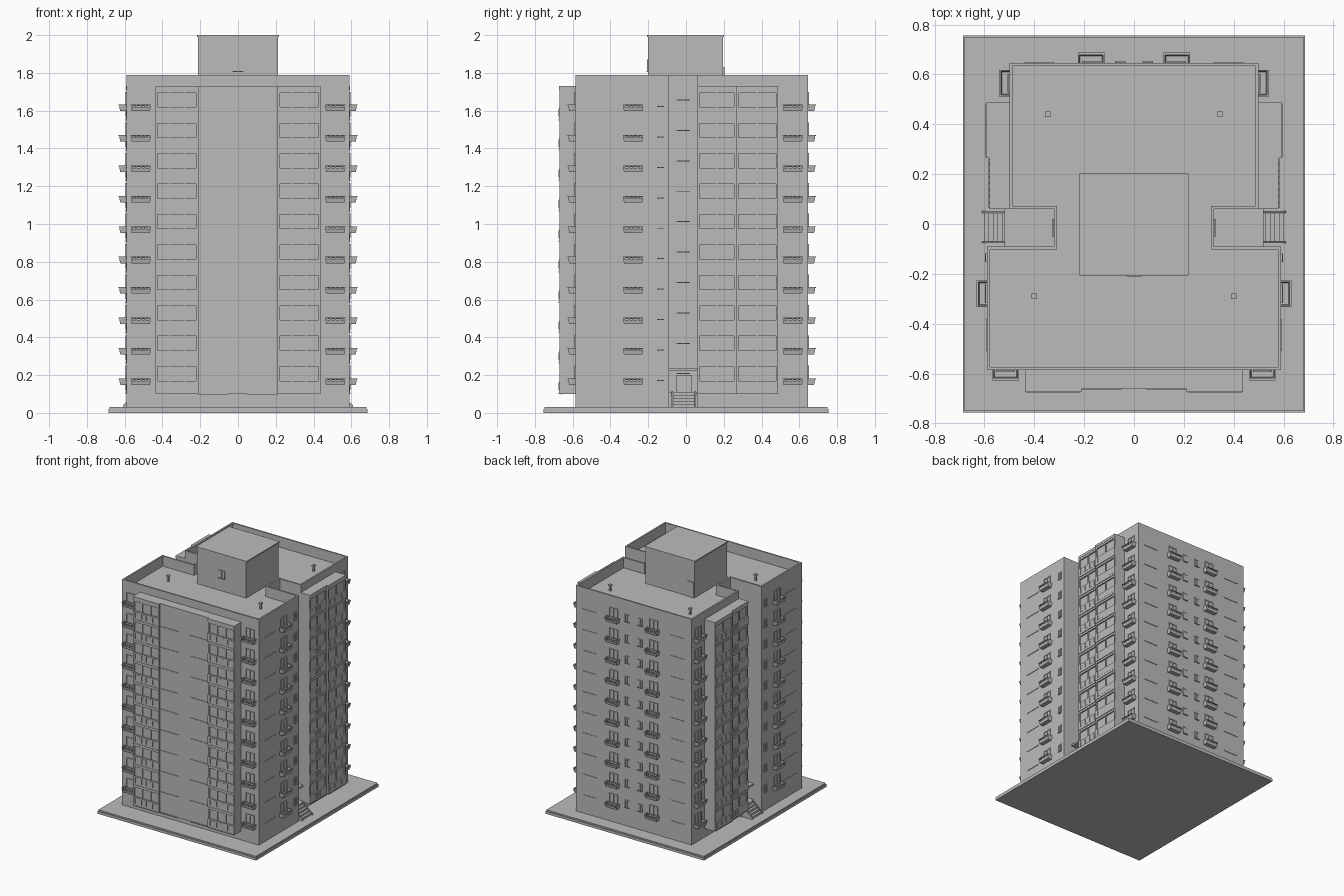
import bpy, bmesh

cube = bpy.data.objects.get("Cube")
if cube:
    bpy.data.objects.remove(cube, do_unlink=True)

concrete = bpy.data.materials.new("plain grey")
GREY = (0.5, 0.5, 0.5, 1)
concrete.use_nodes = True
concrete.diffuse_color = GREY
concrete.node_tree.nodes["Principled BSDF"].inputs["Base Color"].default_value = GREY

FLOORS = [0.1 + 0.161 * i for i in range(10)]
BASE, ROOF, TOP = 0.03, 1.71, 1.79


# Each wall frame maps (along, outward, height) to world coordinates
def front(u, d, z):
    return (u, -0.585 - d, z)


def back(u, d, z):
    return (u, 0.645 + d, z)


def world(u, d, z):
    return (u, d, z)


def side(s, x):
    return lambda u, d, z: (s * (x + d), u, z)


class Part:
    """Collects simple solids and turns them into one named object."""

    def __init__(self, name):
        self.name, self.bm = name, bmesh.new()

    def prism(self, wall, lower, upper):
        lo = [self.bm.verts.new(wall(*p)) for p in lower]
        hi = [self.bm.verts.new(wall(*p)) for p in upper]
        n = len(lo)
        self.bm.faces.new(lo)
        self.bm.faces.new(hi)
        for i in range(n):
            j = (i + 1) % n
            self.bm.faces.new((lo[i], lo[j], hi[j], hi[i]))

    def box(self, wall, u0, u1, d0, d1, z0, z1):
        ring = [(u0, d0), (u1, d0), (u1, d1), (u0, d1)]
        self.prism(wall, [(*p, z0) for p in ring], [(*p, z1) for p in ring])

    def finish(self):
        bmesh.ops.recalc_face_normals(self.bm, faces=self.bm.faces)
        mesh = bpy.data.meshes.new(self.name)
        self.bm.to_mesh(mesh)
        self.bm.free()
        mesh.materials.append(concrete)
        obj = bpy.data.objects.new(self.name, mesh)
        bpy.context.collection.objects.link(obj)


# Ground plinth in two tiers
plinth = Part("plinth")
plinth.box(world, -0.685, 0.685, -0.755, 0.755, 0, 0.02)
plinth.box(world, -0.68, 0.68, -0.75, 0.75, 0.02, BASE)
plinth.finish()

# Main tower: wide front block, narrow core, rear block
half = [(0.59, -0.585), (0.59, -0.09), (0.32, -0.09),
        (0.32, 0.06), (0.5, 0.06), (0.5, 0.645)]
outline = half + [(-x, y) for x, y in reversed(half)]
tower = Part("tower")
tower.prism(world, [(*p, BASE) for p in outline], [(*p, ROOF) for p in outline])
tower.finish()

# Parapet: a ring offset inwards along the outline
T = 0.012
parapet = Part("parapet")
n = len(outline)
inner = []
for i, (x, y) in enumerate(outline):
    px, py = outline[i - 1]
    qx, qy = outline[(i + 1) % n]
    # every corner is square: add both inward edge normals
    a = ((y > py) - (y < py), (x > px) - (x < px))
    b = ((qy > y) - (qy < y), (qx > x) - (qx < x))
    inner.append((x - T * (a[0] + b[0]), y + T * (a[1] + b[1])))
for i in range(n):
    j = (i + 1) % n
    ring = [outline[i], outline[j], inner[j], inner[i]]
    parapet.prism(world, [(*p, ROOF) for p in ring], [(*p, TOP) for p in ring])
parapet.finish()

# Lift house on the roof with a thin cover slab
lift_house = Part("lift_house")
lift_house.box(world, -0.212, 0.212, -0.202, 0.197, ROOF, 1.99)
lift_house.box(world, -0.218, 0.218, -0.207, 0.202, 1.99, 2.0)
lift_house.finish()

# Roof vents: slim stem with a cap
vents = Part("roof_vents")
for x, y in [(0.345, 0.44), (0.4, -0.29)]:
    for s in (-1, 1):
        vents.box(world, s * x - 0.006, s * x + 0.006, y - 0.006, y + 0.006, ROOF, 1.75)
        vents.box(world, s * x - 0.011, s * x + 0.011, y - 0.011, y + 0.011, 1.75, 1.76)
vents.finish()


# Window: frame bars, one mullion and a projecting sill
def add_window(part, wall, u, z0, z1, width, sill=0.008):
    h, b, d = width / 2, 0.005, 0.005
    for c in (u - h, u - b / 2, u + h - b):
        part.box(wall, c, c + b, 0, d, z0, z1)
    part.box(wall, u - h, u + h, 0, d, z1 - b, z1)
    part.box(wall, u - h, u + h, 0, sill, z0 - b, z0)


# Small balcony: flaring tub with a slotted front rail
def add_balcony(part, wall, u, z):
    w, depth, h, t = 0.048, 0.033, 0.035, 0.005
    e = 0.005
    part.box(wall, u - w, u + w, 0, depth, z, z + t)
    part.prism(wall,
               [(u - w, depth - t, z), (u + w, depth - t, z),
                (u + w, depth, z), (u - w, depth, z)],
               [(u - w - e, depth, z + h * 0.6), (u + w + e, depth, z + h * 0.6),
                (u + w + e, depth + t, z + h * 0.6), (u - w - e, depth + t, z + h * 0.6)])
    part.box(wall, u - w - e, u + w + e, depth, depth + 0.009, z + h - t, z + h)
    for k in range(5):
        c = u - w + k * w / 2
        part.box(wall, c - 0.004, c + 0.004, depth, depth + t, z + h * 0.6, z + h - t)
    for s in (-1, 1):
        a, b = u + s * w, u + s * (w + e)
        part.prism(wall,
                   [(a - s * t, 0, z), (a, 0, z), (a, depth, z), (a - s * t, depth, z)],
                   [(b - s * t, 0, z + h), (b, 0, z + h),
                    (b, depth + t, z + h), (b - s * t, depth + t, z + h)])


balconies = Part("small_balconies")
windows = Part("windows")
strips = Part("wall_strips")
for z in FLOORS:
    for s in (-1, 1):
        wide, narrow = side(s, 0.59), side(s, 0.5)
        for wall, u in [(front, s * 0.515), (back, s * 0.172),
                        (wide, -0.28), (narrow, 0.565)]:
            add_balcony(balconies, wall, u, z + 0.048)
            add_window(windows, wall, u, z + 0.08, z + 0.15, 0.075)
        add_window(windows, back, s * 0.055, z + 0.075, z + 0.13, 0.042)
        add_window(windows, wide, -0.135, z + 0.075, z + 0.13, 0.035)
        add_window(windows, side(s, 0.32), -0.015, z + 0.11, z + 0.15, 0.07)
        strips.box(back, s * 0.38 - 0.06, s * 0.38 + 0.06, 0, 0.004, z + 0.07, z + 0.075)
        strips.box(wide, -0.51, -0.38, 0, 0.004, z + 0.07, z + 0.075)
house_front = lambda u, d, z: (u, -0.202 - d, z)
add_window(windows, house_front, 0, 1.81, 1.87, 0.06)
balconies.finish()
windows.finish()
strips.finish()

# Lift house door on the rear
door = Part("lift_house_door")
door.box(world, -0.205, -0.155, 0.197, 0.203, ROOF, 1.83)
door.finish()


# Enclosed balcony bay: core, end piers, parapets, mullions, floor lips
def add_bay(part, wall, u0, u1, depth, panes):
    rec = depth - 0.012
    part.box(wall, u0, u1, 0, rec, 0.1, 1.722)
    part.box(wall, u0, u1, 0, depth, 1.71, 1.73)
    for a in (u0, u1 - 0.012):
        part.box(wall, a, a + 0.012, rec, depth - 0.003, 0.1, 1.71)
    for z in FLOORS:
        part.box(wall, u0, u1, rec, depth, z, z + 0.07)
        part.box(wall, u0, u1, rec, depth - 0.002, z + 0.145, z + 0.161)
        part.box(wall, u0 + 0.004, u1 - 0.004, depth, depth + 0.003, z, z + 0.006)
        for k in range(1, panes):
            c = u0 + (u1 - u0) * k / panes
            part.box(wall, c - 0.004, c + 0.004, rec, depth - 0.005, z + 0.07, z + 0.145)
        # slats on the parapet
        slats = panes * 4
        for k in range(1, slats):
            c = u0 + (u1 - u0) * k / slats
            part.box(wall, c - 0.003, c + 0.003, depth, depth + 0.002, z + 0.02, z + 0.06)


front_bays = Part("front_bays")
add_bay(front_bays, front, -0.437, -0.21, 0.088, 3)
add_bay(front_bays, front, 0.21, 0.437, 0.088, 3)
front_bays.box(front, -0.21, 0.21, 0, 0.074, 0.1, 1.73)
for z in FLOORS:
    for s in (-1, 1):
        front_bays.box(front, s * 0.05, s * 0.21, 0.074, 0.078, z - 0.004, z + 0.004)
front_bays.finish()

side_bays = Part("side_bays")
for s in (-1, 1):
    add_bay(side_bays, side(s, 0.5), 0.06, 0.265, 0.08, 2)
    add_bay(side_bays, side(s, 0.5), 0.265, 0.488, 0.093, 2)
side_bays.finish()

# Entrances in both side recesses: landing, stairs, cheeks, canopy, door
entrance = Part("entrances")
for s in (-1, 1):
    wall = side(s, 0.32)
    entrance.box(wall, -0.09, 0.06, 0, 0.2, BASE, 0.11)
    for k in range(5):
        entrance.box(wall, -0.07, 0.045, 0.2, 0.21 + 0.018 * k, BASE, 0.11 - 0.016 * k)
    for u in (-0.077, 0.045):
        entrance.prism(wall,
                       [(u, 0.2, BASE), (u, 0.29, BASE), (u, 0.29, 0.04), (u, 0.2, 0.115)],
                       [(u + 0.007, 0.2, BASE), (u + 0.007, 0.29, BASE),
                        (u + 0.007, 0.29, 0.04), (u + 0.007, 0.2, 0.115)])
    entrance.box(wall, -0.09, 0.06, 0, 0.2, 0.222, 0.235)
    entrance.box(wall, -0.05, 0.03, 0, 0.008, 0.11, 0.2)
entrance.finish()
